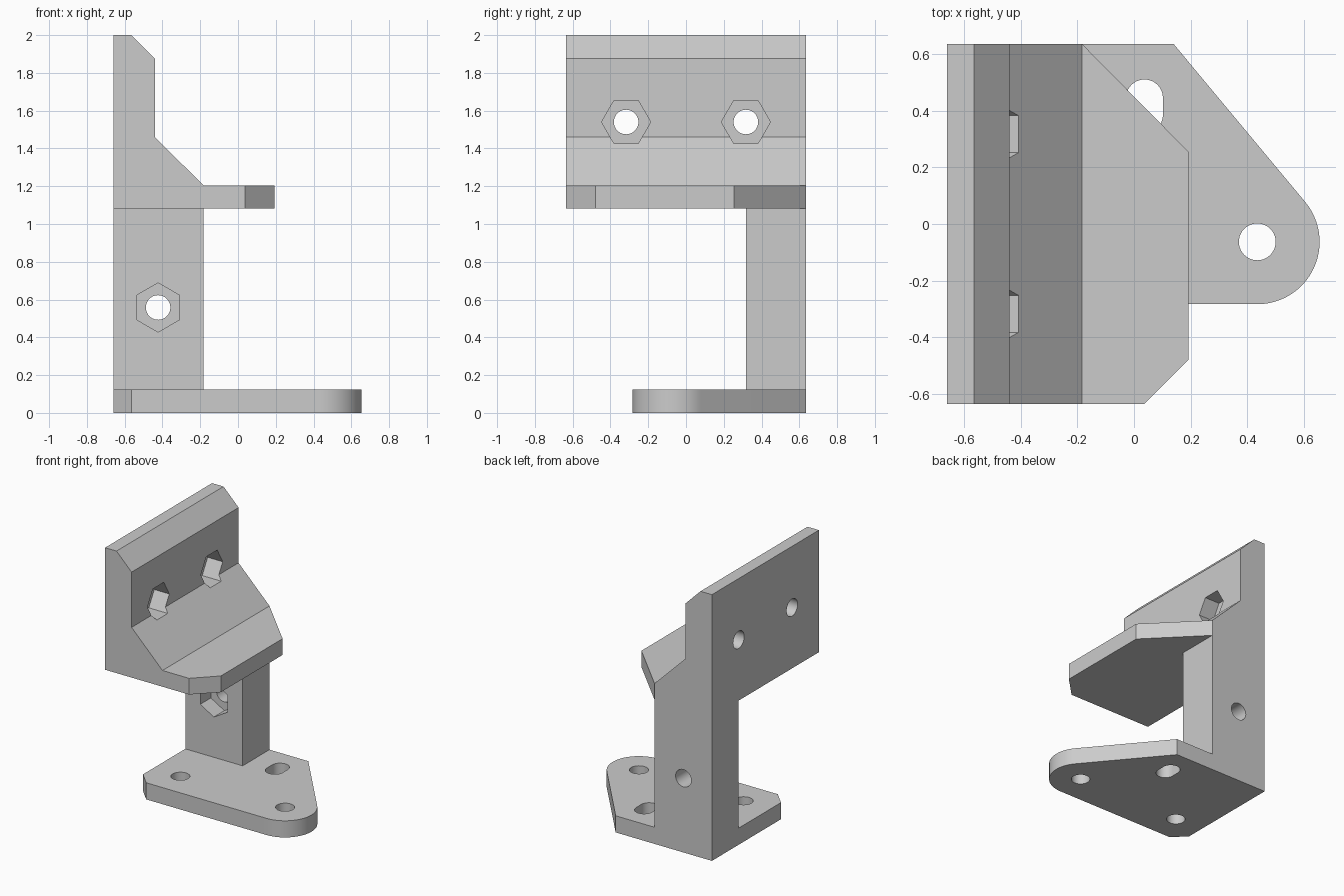
import bpy, bmesh, math
from mathutils import Matrix, Vector

cube = bpy.data.objects.get("Cube")
if cube:
    bpy.data.objects.remove(cube, do_unlink=True)

grey = bpy.data.materials.new("light grey")
grey.use_nodes = True
GREY = (0.6, 0.6, 0.6, 1)
grey.diffuse_color = GREY
grey.node_tree.nodes["Principled BSDF"].inputs["Base Color"].default_value = GREY

# Each frame maps outline u, v and extrusion w onto the world axes
PLAN = Matrix.Identity(3)                              # u=x v=y w=z
SIDE = Matrix(((1, 0, 0), (0, 0, 1), (0, 1, 0)))       # u=x v=z w=y
FACE = Matrix(((0, 0, 1), (1, 0, 0), (0, 1, 0)))       # u=y v=z w=x


def prism(name, outline, lo, hi, frame=PLAN):
    """Extrude a closed outline from lo to hi along the frame's third axis."""
    bm = bmesh.new()
    rings = [[bm.verts.new(frame @ Vector((u, v, w))) for u, v in outline] for w in (lo, hi)]
    bm.faces.new(rings[0])
    bm.faces.new(rings[1])
    n = len(outline)
    for i in range(n):
        j = (i + 1) % n
        bm.faces.new((rings[0][i], rings[0][j], rings[1][j], rings[1][i]))
    bmesh.ops.recalc_face_normals(bm, faces=bm.faces)
    mesh = bpy.data.meshes.new(name)
    bm.to_mesh(mesh)
    bm.free()
    mesh.materials.append(grey)
    obj = bpy.data.objects.new(name, mesh)
    bpy.context.collection.objects.link(obj)
    return obj


def arc(cx, cy, r, start, end, n):
    return [(cx + r * math.cos(math.radians(start + (end - start) * i / n)),
             cy + r * math.sin(math.radians(start + (end - start) * i / n)))
            for i in range(n + 1)]


def circle(cx, cy, r, n=40, start=0):
    return arc(cx, cy, r, start, start + 360, n)[:-1]


def combine(target, tool, operation):
    """Apply a boolean and discard the tool."""
    tool.hide_render = True
    mod = target.modifiers.new(operation, 'BOOLEAN')
    mod.operation, mod.object, mod.solver = operation, tool, 'EXACT'
    bpy.context.view_layer.objects.active = target
    bpy.ops.object.modifier_apply(modifier=mod.name)
    bpy.data.objects.remove(tool, do_unlink=True)


LEFT, COL, BACK = -0.66, -0.183, 0.635
PLATE, SHELF = 0.125, 1.083
HOLE, NUT, NUT_DEPTH = 0.065, 0.13, 0.125

# Foot plate with a rounded lobe
foot = [(LEFT, BACK), (LEFT, -0.185), (-0.565, -0.283)]
foot += arc(0.435, -0.063, 0.22, -90, 40.2, 32) + [(0.14, BACK)]
bracket = prism("mounting_bracket", foot, 0, PLATE)

# Upright plate with sloped shelf, corners trimmed in plan
profile = [(LEFT, SHELF), (LEFT, 2), (-0.565, 2), (-0.44, 1.875), (-0.44, 1.46),
           (COL, 1.205), (0.193, 1.205), (0.193, SHELF)]
upper = prism("upper_plate", profile, -BACK, BACK, SIDE)
trims = ([(0.037, -BACK), (0.337, -0.935 + 0.6), (0.337, -0.935), (0.037, -0.935)],
         [(COL, BACK), (COL, 0.95), (0.5, 0.95), (0.5, -0.057)])
trims[0][1] = (0.337, -0.335)
for trim in trims:
    combine(upper, prism("corner_trim", trim, 1, 1.3), 'DIFFERENCE')

# Column joining both
column = prism("column", [(LEFT, 0.317), (COL, 0.317), (COL, BACK), (LEFT, BACK)],
               PLATE / 2, SHELF + 0.06)
combine(bracket, column, 'UNION')
combine(bracket, upper, 'UNION')

# Foot holes and slot
for x in (-0.435, 0.435):
    combine(bracket, prism("foot_hole", circle(x, -0.063, HOLE), -0.1, 0.2), 'DIFFERENCE')
slot = arc(0.037, 0.445, HOLE, 0, 180, 20) + arc(0.037, 0.385, HOLE, 180, 360, 20)
combine(bracket, prism("foot_slot", slot, -0.1, 0.2), 'DIFFERENCE')

# Bolt holes with hexagonal nut pockets in the upright plate
for y in (-0.317, 0.317):
    combine(bracket, prism("bolt_hole", circle(y, 1.54, HOLE), -0.8, -0.3, FACE), 'DIFFERENCE')
    combine(bracket, prism("nut_pocket", circle(y, 1.54, NUT, 6), -0.44 - NUT_DEPTH, -0.3, FACE),
            'DIFFERENCE')

# Bolt hole with nut pocket in the column
combine(bracket, prism("bolt_hole", circle(-0.423, 0.558, HOLE), 0.2, 0.8, SIDE), 'DIFFERENCE')
combine(bracket, prism("nut_pocket", circle(-0.423, 0.558, NUT, 6, 30), 0.2,
                       0.317 + NUT_DEPTH, SIDE), 'DIFFERENCE')

# Merge coplanar faces and shade
bm = bmesh.new()
bm.from_mesh(bracket.data)
bmesh.ops.remove_doubles(bm, verts=bm.verts, dist=0.0002)
bmesh.ops.dissolve_limit(bm, angle_limit=0.01, verts=bm.verts, edges=bm.edges)
bm.to_mesh(bracket.data)
bm.free()
bpy.ops.object.select_all(action='DESELECT')
bracket.select_set(True)
bpy.context.view_layer.objects.active = bracket
bpy.ops.object.shade_smooth_by_angle(angle=math.radians(30))
